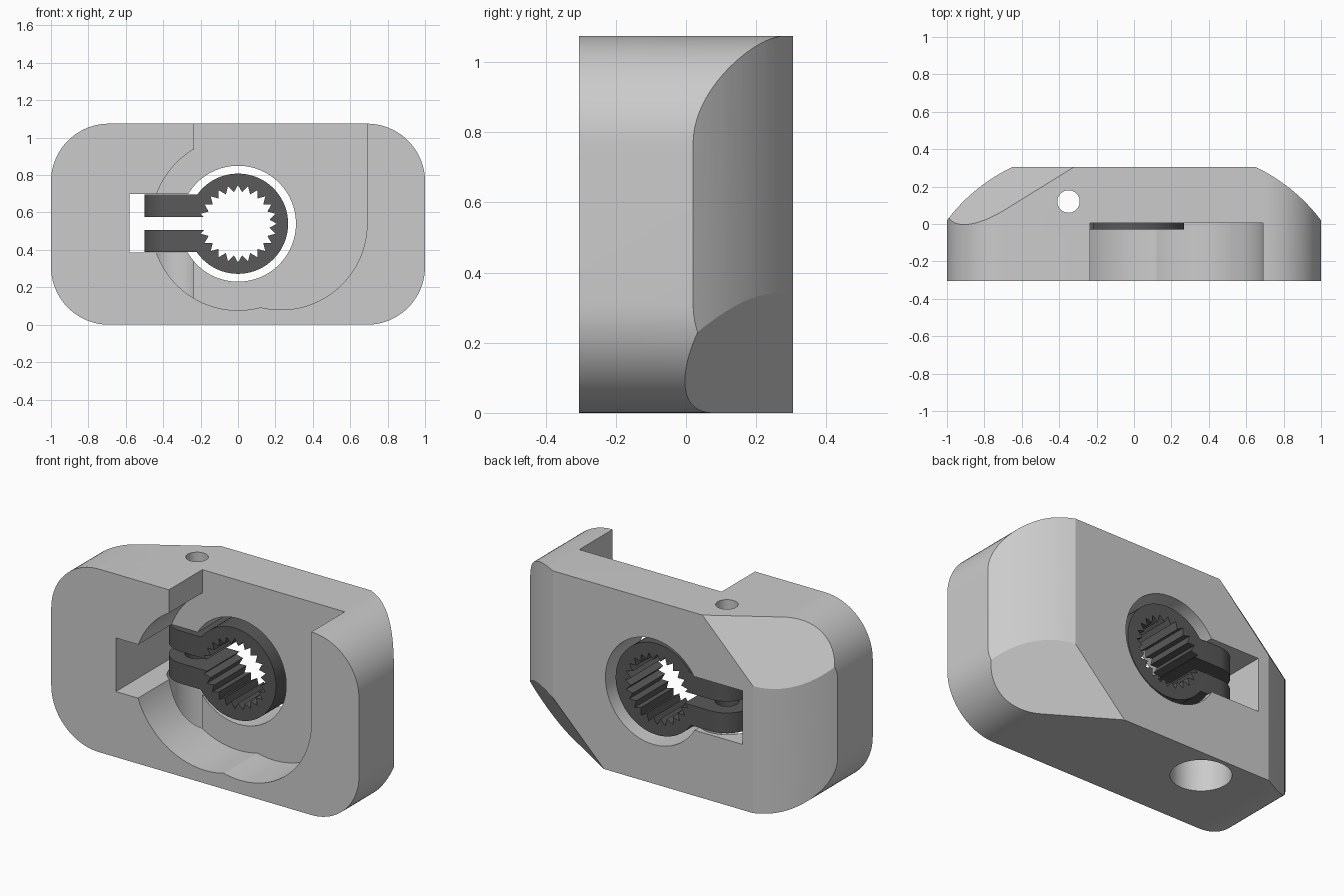
import bpy, bmesh
from math import sin, cos, pi, radians, hypot
from mathutils import Vector

if "Cube" in bpy.data.objects:
    bpy.data.objects.remove(bpy.data.objects["Cube"])

CX, CZ = 0.0, 0.54          # bore axis (along y)
SX, SY = -0.35, 0.12        # clamp screw axis (along z)


def arc(cx, cy, r, a0, a1, n):
    return [(cx + r * cos(radians(a0 + (a1 - a0) * i / n)),
             cy + r * sin(radians(a0 + (a1 - a0) * i / n))) for i in range(n + 1)]


def circle(cx, cy, r, n=64):
    return arc(cx, cy, r, 0, 360, n)[:-1]


def rect(x0, y0, x1, y1):
    return [(x0, y0), (x1, y0), (x1, y1), (x0, y1)]


def prism(name, pts, axis, lo, hi):
    """Extrude a 2D outline: axis 'Y' takes (x, z) points, 'Z' takes (x, y)."""
    bm = bmesh.new()
    vs = [bm.verts.new((u, lo, v) if axis == 'Y' else (u, v, lo)) for u, v in pts]
    face = bm.faces.new(vs)
    ext = bmesh.ops.extrude_face_region(bm, geom=[face])
    d = (0, hi - lo, 0) if axis == 'Y' else (0, 0, hi - lo)
    bmesh.ops.translate(bm, vec=d, verts=[g for g in ext['geom'] if isinstance(g, bmesh.types.BMVert)])
    bmesh.ops.recalc_face_normals(bm, faces=bm.faces)
    me = bpy.data.meshes.new(name)
    bm.to_mesh(me)
    bm.free()
    ob = bpy.data.objects.new(name, me)
    bpy.context.collection.objects.link(ob)
    return ob


def boolean(ob, op, other):
    bpy.ops.object.select_all(action='DESELECT')
    bpy.context.view_layer.objects.active = ob
    ob.select_set(True)
    m = ob.modifiers.new(op, 'BOOLEAN')
    m.operation, m.object, m.solver = op, other, 'EXACT'
    bpy.ops.object.modifier_apply(modifier=m.name)
    bpy.data.objects.remove(other)


def smooth(ob):
    bpy.ops.object.select_all(action='DESELECT')
    bpy.context.view_layer.objects.active = ob
    ob.select_set(True)
    bpy.ops.object.shade_smooth_by_angle(angle=radians(25))


# Housing: plan outline with gently bulged rear flanks
a, b, sag = Vector((1.0, 0.02)), Vector((0.65, 0.305)), 0.027
out = Vector((b.y - a.y, a.x - b.x)).normalized()
flank = []
for i in range(13):
    t = i / 12
    p = a.lerp(b, t) + out * sag * 4 * t * (1 - t)
    flank.append((p.x, p.y))
plan = [(-1, -0.305), (1, -0.305)] + flank + [(-x, y) for x, y in reversed(flank)]
housing = prism("clamp_housing", plan, 'Z', -0.1, 1.2)

# Two diagonal bevels on opposite rear corners
bm = bmesh.new()
bm.from_mesh(housing.data)
for s, z in ((-1, 1.075), (1, 0.0)):
    bmesh.ops.bisect_plane(bm, geom=bm.verts[:] + bm.edges[:] + bm.faces[:],
                           plane_co=(s * 0.32, 0.305, z), plane_no=(s, 1.617, -s), clear_outer=True)
    bmesh.ops.holes_fill(bm, edges=[e for e in bm.edges if e.is_boundary])
bmesh.ops.recalc_face_normals(bm, faces=bm.faces)
bm.to_mesh(housing.data)
bm.free()

# Rounded front outline
R, H = 0.31, 1.075
outline = []
for cx, cz, a0 in ((1 - R, R, -90), (1 - R, H - R, 0), (R - 1, H - R, 90), (R - 1, R, 180)):
    outline += arc(cx, cz, R, a0, a0 + 90, 20)
boolean(housing, 'INTERSECT', prism("outline_cutter", outline, 'Y', -0.4, 0.4))

# Front pocket open at the top, bore, arm slot and screw holes
cuts = [
    (circle(CX, CZ, 0.463, 96), 'Y', -0.5, 0.005),
    (arc(0.23, CZ, 0.46, 180, 360, 48) + [(0.69, 1.3), (-0.235, 1.3), (-0.235, CZ)], 'Y', -0.5, 0.005),
    (circle(CX, CZ, 0.31), 'Y', -0.5, 0.5),
    (rect(-0.58, 0.385, -0.1, 0.70), 'Y', -0.5, 0.5),
    (circle(SX, SY, 0.06, 32), 'Z', 0.6, 1.3),
    (circle(SX, SY, 0.16, 48), 'Z', -0.2, 0.5),
]
for pts, axis, lo, hi in cuts:
    boolean(housing, 'DIFFERENCE', prism("cutter", pts, axis, lo, hi))
smooth(housing)

# Split clamp ring with two round-ended arms
clamp = prism("split_clamp_ring", circle(CX, CZ, 0.268, 72), 'Y', SY - 0.15, SY + 0.15)
arm = arc(SX, SY, 0.15, 90, 270, 24) + [(-0.17, SY - 0.15), (-0.17, SY + 0.15)]
boolean(clamp, 'UNION', prism("arms", arm, 'Z', 0.388, 0.697))

# Toothed bore, split gap and screw hole
N = 24
star = []
for i in range(2 * N):
    r = 0.207 if i % 2 == 0 else 0.17
    star.append((CX + r * cos(pi * i / N), CZ + r * sin(pi * i / N)))
boolean(clamp, 'DIFFERENCE', prism("spline_cutter", star, 'Y', -0.5, 0.5))
boolean(clamp, 'DIFFERENCE', prism("gap_cutter", rect(-0.7, 0.507, -0.1, 0.575), 'Y', -0.5, 0.5))
boolean(clamp, 'DIFFERENCE', prism("screw_cutter", circle(SX, SY, 0.065, 32), 'Z', 0.2, 0.9))
smooth(clamp)

dark = bpy.data.materials.new("dark_metal")
dark.diffuse_color = (0.1, 0.1, 0.1, 1)
dark.use_nodes = True
dark.node_tree.nodes["Principled BSDF"].inputs["Base Color"].default_value = dark.diffuse_color
clamp.data.materials.clear()
clamp.data.materials.append(dark)
